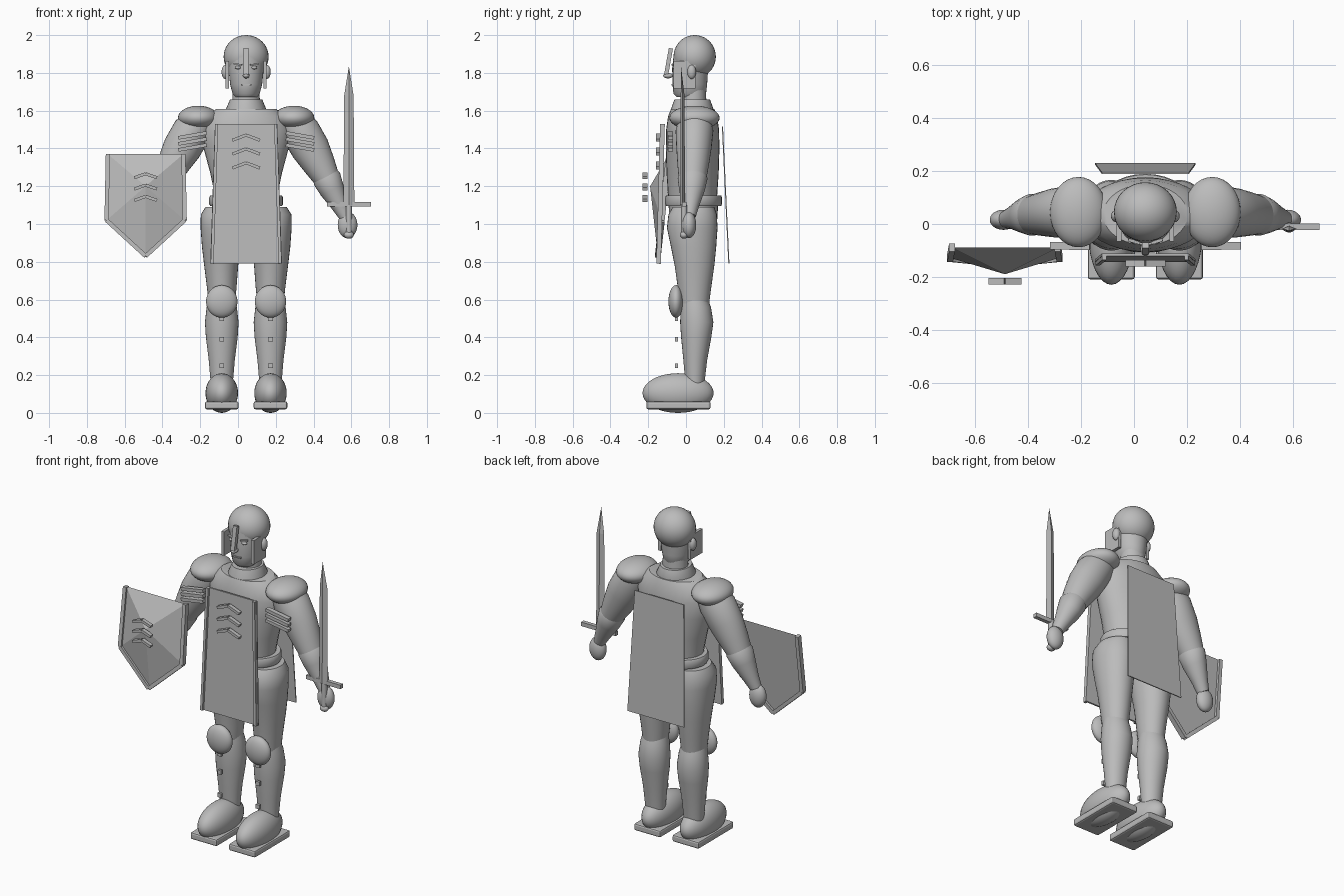
import bpy, bmesh, math
from mathutils import Vector, Matrix

if "Cube" in bpy.data.objects:
    bpy.data.objects.remove(bpy.data.objects["Cube"])

CX = 0.043            # body centre line
SIDES = ((-1, "right"), (1, "left"))

grey = bpy.data.materials.new("plain grey")
grey.use_nodes = True
grey.diffuse_color = (0.5, 0.5, 0.5, 1)
grey.node_tree.nodes["Principled BSDF"].inputs["Base Color"].default_value = (0.5, 0.5, 0.5, 1)


def finish(name, bm, smooth=False):
    bmesh.ops.recalc_face_normals(bm, faces=bm.faces[:])
    mesh = bpy.data.meshes.new(name)
    bm.to_mesh(mesh)
    bm.free()
    mesh.materials.append(grey)
    ob = bpy.data.objects.new(name, mesh)
    bpy.context.collection.objects.link(ob)
    if smooth:
        bpy.ops.object.select_all(action='DESELECT')
        ob.select_set(True)
        bpy.context.view_layer.objects.active = ob
        bpy.ops.object.shade_smooth_by_angle(angle=math.radians(40))
    return ob


def ball(name, centre, radii):
    bm = bmesh.new()
    m = Matrix.Translation(centre) @ Matrix.Diagonal((*radii, 1))
    bmesh.ops.create_uvsphere(bm, u_segments=32, v_segments=20, radius=1, matrix=m)
    return finish(name, bm, True)


def loft(name, rings, tilt=0, n=32):
    """Elliptical rings (x, y, z, rx, ry), leaned sideways by tilt."""
    bm = bmesh.new()
    turn = Matrix.Rotation(tilt, 3, 'Y')
    loops = []
    for x, y, z, rx, ry in rings:
        angles = [math.tau * i / n for i in range(n)]
        loops.append([bm.verts.new(Vector((x, y, z)) + turn @ Vector((rx * math.cos(a), ry * math.sin(a), 0)))
                      for a in angles])
    for a, b in zip(loops, loops[1:]):
        for i in range(n):
            j = (i + 1) % n
            bm.faces.new((a[i], a[j], b[j], b[i]))
    bm.faces.new(loops[0])
    bm.faces.new(loops[-1])
    return finish(name, bm, True)


def bar(name, p, q, width, depth):
    """Square bar from p to q, with depth measured along y."""
    p, q = Vector(p), Vector(q)
    x = (q - p).normalized()
    z = x.cross(Vector((0, 1, 0))).normalized()
    y = z.cross(x)
    m = Matrix((x, y, z)).transposed().to_4x4()
    m.translation = (p + q) / 2
    bm = bmesh.new()
    bmesh.ops.create_cube(bm, size=1, matrix=m @ Matrix.Diagonal(((q - p).length, depth, width, 1)))
    return finish(name, bm)


def box(name, centre, size):
    bm = bmesh.new()
    bmesh.ops.create_cube(bm, size=1, matrix=Matrix.Translation(centre) @ Matrix.Diagonal((*size, 1)))
    return finish(name, bm)


def plate(name, outline, thickness):
    bm = bmesh.new()
    face = bm.faces.new([bm.verts.new(p) for p in outline])
    out = bmesh.ops.extrude_face_region(bm, geom=[face])
    moved = [v for v in out["geom"] if isinstance(v, bmesh.types.BMVert)]
    bmesh.ops.translate(bm, verts=moved, vec=(0, thickness, 0))
    return finish(name, bm)


def chevrons(name, x, y, z_tops, half, drop):
    for i, z in enumerate(z_tops):
        for s, side in SIDES:
            bar(f"{name}_{i + 1}_{side}", (x, y, z - 0.009), (x + s * half, y, z - drop), 0.016, 0.024)


# Head and helmet
loft("face", [(CX, 0.02, 1.672, 0.058, 0.07), (CX, 0.02, 1.69, 0.072, 0.086), (CX, 0.02, 1.74, 0.085, 0.092),
              (CX, 0.022, 1.82, 0.093, 0.095), (CX, 0.03, 1.9, 0.095, 0.095)])
ball("helmet_dome", (CX, 0.046, 1.886), (0.119, 0.112, 0.114))
bar("nose_guard", (CX, -0.08, 1.93), (CX, -0.105, 1.79), 0.026, 0.022)
ball("nose_tip", (CX, -0.095, 1.785), (0.018, 0.026, 0.014))
box("mouth", (CX, -0.071, 1.737), (0.055, 0.012, 0.008))
for s, side in SIDES:
    box(f"{side}_cheek_guard", (CX + s * 0.1, -0.008, 1.79), (0.018, 0.115, 0.145))
    ball(f"{side}_ear", (CX + s * 0.11, 0.03, 1.805), (0.02, 0.023, 0.037))
    ball(f"{side}_eye", (CX + s * 0.043, -0.062, 1.828), (0.016, 0.012, 0.009))
    bar(f"{side}_brow", (CX + s * 0.022, -0.072, 1.842), (CX + s * 0.065, -0.06, 1.848), 0.008, 0.012)

# Neck and torso
loft("neck", [(CX, 0.04, 1.57, 0.075, 0.07), (CX, 0.04, 1.74, 0.07, 0.065)])
loft("collar", [(CX, 0.03, 1.595, 0.106, 0.112), (CX, 0.033, 1.61, 0.106, 0.112), (CX, 0.033, 1.66, 0.085, 0.094)])
loft("torso", [(CX, 0.035, 1.06, 0.165, 0.125), (CX, 0.035, 1.15, 0.165, 0.13), (CX, 0.035, 1.27, 0.19, 0.138),
               (CX, 0.035, 1.4, 0.225, 0.142), (CX, 0.035, 1.5, 0.24, 0.14), (CX, 0.035, 1.57, 0.21, 0.13),
               (CX, 0.035, 1.608, 0.16, 0.115)])
loft("belt", [(CX, 0.04, 1.095, 0.19, 0.147), (CX, 0.04, 1.105, 0.196, 0.15), (CX, 0.04, 1.14, 0.196, 0.15),
              (CX, 0.04, 1.15, 0.19, 0.147)])
loft("pelvis", [(CX, 0.04, 0.95, 0.09, 0.1), (CX, 0.04, 1.02, 0.17, 0.125), (CX, 0.04, 1.1, 0.175, 0.13)])

for s, side in SIDES:
    def at(off):
        return CX + s * off

    # Arms
    ball(f"{side}_shoulder_pad", (at(0.253), 0.045, 1.562), (0.108, 0.133, 0.064))
    loft(f"{side}_upper_arm", [(at(0.24), 0.045, 1.56, 0.085, 0.085), (at(0.285), 0.045, 1.495, 0.103, 0.1),
                               (at(0.34), 0.042, 1.4, 0.102, 0.093), (at(0.39), 0.038, 1.31, 0.085, 0.083),
                               (at(0.425), 0.035, 1.245, 0.07, 0.074)], -s * 0.5)
    loft(f"{side}_forearm", [(at(0.41), 0.035, 1.275, 0.062, 0.062), (at(0.428), 0.035, 1.24, 0.076, 0.079),
                             (at(0.455), 0.032, 1.18, 0.066, 0.068), (at(0.495), 0.025, 1.1, 0.046, 0.046),
                             (at(0.525), 0.018, 1.04, 0.034, 0.034)], -s * 0.45)
    ball(f"{side}_hand", (at(0.537), 0.016, 0.995), (0.052, 0.038, 0.07))
    for i in range(3):
        z = 1.482 - i * 0.032
        bar(f"{side}_arm_stripe_{i + 1}", (at(0.21), -0.085, z), (at(0.36), -0.082, z - 0.026), 0.019, 0.028)

    # Legs
    leg = at(0.129)
    loft(f"{side}_thigh", [(at(0.12), 0.04, 1.09, 0.095, 0.11), (at(0.127), 0.035, 1.05, 0.113, 0.128),
                           (at(0.129), 0.033, 0.98, 0.112, 0.134), (at(0.132), 0.04, 0.88, 0.102, 0.12),
                           (at(0.132), 0.045, 0.78, 0.09, 0.105), (leg, 0.045, 0.66, 0.078, 0.088),
                           (leg, 0.045, 0.58, 0.07, 0.078)])
    loft(f"{side}_calf", [(leg, 0.045, 0.61, 0.068, 0.068), (leg, 0.052, 0.56, 0.08, 0.08),
                          (leg, 0.057, 0.48, 0.089, 0.088), (leg, 0.054, 0.4, 0.084, 0.08),
                          (leg, 0.049, 0.28, 0.069, 0.063), (leg, 0.047, 0.15, 0.058, 0.05)])
    ball(f"{side}_knee_guard", (leg, -0.053, 0.59), (0.083, 0.04, 0.086))
    for i, z in enumerate((0.5, 0.39, 0.25)):
        box(f"{side}_shin_stud_{i + 1}", (leg, -0.05, z), (0.025, 0.016, 0.025))
    ball(f"{side}_foot", (leg, -0.042, 0.105), (0.086, 0.188, 0.105))
    sole = box(f"{side}_sole", (leg, -0.04, 0.04), (0.178, 0.34, 0.042))
    bevel = sole.modifiers.new("soft edges", 'BEVEL')
    bevel.width, bevel.segments = 0.01, 2


# Hanging cloth panels
def panel(name, y_top, y_bottom, z_top, t):
    plate(name, [(CX - 0.165, y_top, z_top), (CX + 0.165, y_top, z_top),
                 (CX + 0.19, y_bottom, 0.79), (CX - 0.19, y_bottom, 0.79)], t)


panel("front_cloth", -0.122, -0.143, 1.53, 0.01)
panel("back_cloth", 0.19, 0.224, 1.515, 0.006)
for s, side in SIDES:
    bar(f"{side}_cloth_trim", (CX + s * 0.156, -0.126, 1.53), (CX + s * 0.18, -0.146, 0.79), 0.016, 0.022)
chevrons("chest_chevron", CX, -0.148, (1.48, 1.407, 1.333), 0.073, 0.037)

# Shield, ridged to a central peak
SX = -0.489


def shield_point(off, z):
    return Vector((SX + off, -0.15 + (z - 0.82) * 0.11, z))


edge = [shield_point(*p) for p in ((-0.2, 1.37), (0.2, 1.37), (0.207, 1.02), (0, 0.83), (-0.207, 1.02))]
bm = bmesh.new()
rim = [bm.verts.new(p) for p in edge]
peak = bm.verts.new((SX, -0.19, 1.2))
bm.faces.new(rim)
for i in range(5):
    bm.faces.new((rim[i], rim[(i + 1) % 5], peak))
finish("shield", bm)
for i in range(1, 5):
    bar(f"shield_rim_{i}", edge[i], edge[(i + 1) % 5], 0.022, 0.03)
chevrons("shield_chevron", SX, -0.217, (1.275, 1.215, 1.155), 0.06, 0.03)

# Sword with a diamond section blade
BX, BY = 0.587, -0.018
bm = bmesh.new()
loops = []
for z, w, d in ((1.1, 0.029, 0.013), (1.68, 0.025, 0.01)):
    loops.append([bm.verts.new((BX + x * w, BY + y * d, z)) for x, y in ((1, 0), (0, 1), (-1, 0), (0, -1))])
tip = bm.verts.new((BX, BY - 0.008, 1.835))
bm.faces.new(loops[0])
for i in range(4):
    j = (i + 1) % 4
    bm.faces.new((loops[0][i], loops[0][j], loops[1][j], loops[1][i]))
    bm.faces.new((loops[1][i], loops[1][j], tip))
finish("sword_blade", bm)
box("sword_guard", (BX, -0.01, 1.104), (0.232, 0.024, 0.024))
loft("sword_grip", [(BX, -0.01, 0.94, 0.016, 0.016), (BX, -0.01, 1.1, 0.016, 0.016)], n=12)
ball("sword_pommel", (BX, -0.01, 0.942), (0.026, 0.022, 0.02))
